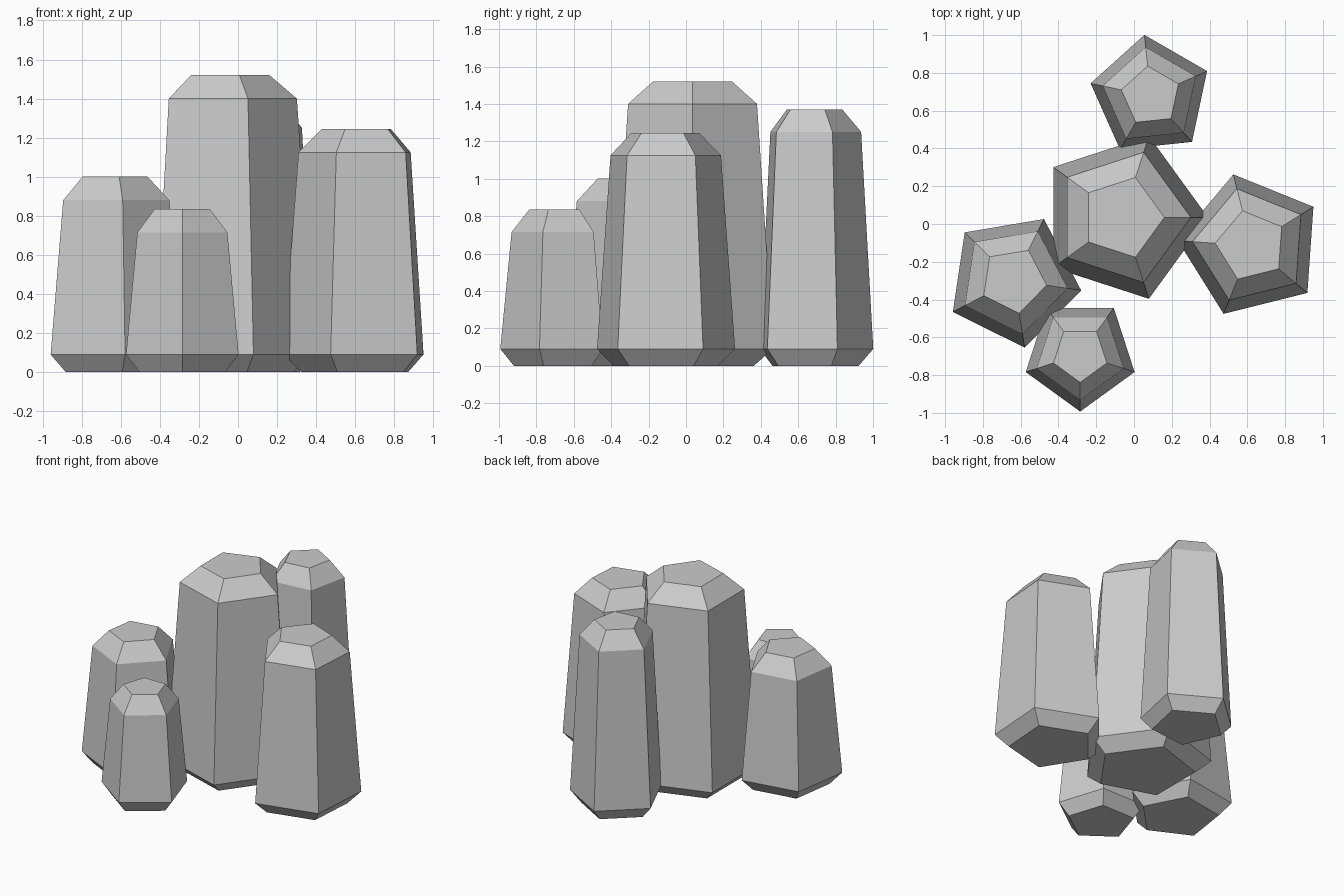
import bpy, bmesh
from math import cos, sin, radians, tau

if "Cube" in bpy.data.objects:
    bpy.data.objects.remove(bpy.data.objects["Cube"])

SIDES = 5


def column(name, cx, cy, radius, phase, height):
    """Tapered pentagonal crystal with a chamfered foot and crown."""
    # (radius factor, z) profile from the foot to the flat crown
    profile = [(0.76, 0.0), (1.0, 0.09), (0.80, height - 0.12), (0.49, height)]
    bm = bmesh.new()
    rings = []
    for k, z in profile:
        ring = []
        for i in range(SIDES):
            a = radians(phase) + tau * i / SIDES
            ring.append(bm.verts.new((cx + k * radius * cos(a), cy + k * radius * sin(a), z)))
        rings.append(ring)
    for lo, hi in zip(rings, rings[1:]):
        for i in range(SIDES):
            j = (i + 1) % SIDES
            bm.faces.new((lo[i], lo[j], hi[j], hi[i]))
    bm.faces.new(rings[0][::-1])
    bm.faces.new(rings[-1])
    mesh = bpy.data.meshes.new(name)
    bm.to_mesh(mesh)
    bm.free()
    bpy.context.collection.objects.link(bpy.data.objects.new(name, mesh))


# Rock columns: name, centre x, centre y, radius, rotation, height
for spec in [
    ("centre_column", -0.061, 0.035, 0.453, 0, 1.52),
    ("back_column", 0.089, 0.677, 0.326, 24, 1.37),
    ("right_column", 0.620, -0.115, 0.389, 32, 1.245),
    ("left_column", -0.638, -0.298, 0.362, -8.5, 1.00),
    ("front_column", -0.285, -0.690, 0.303, -18, 0.835),
]:
    column(*spec)
